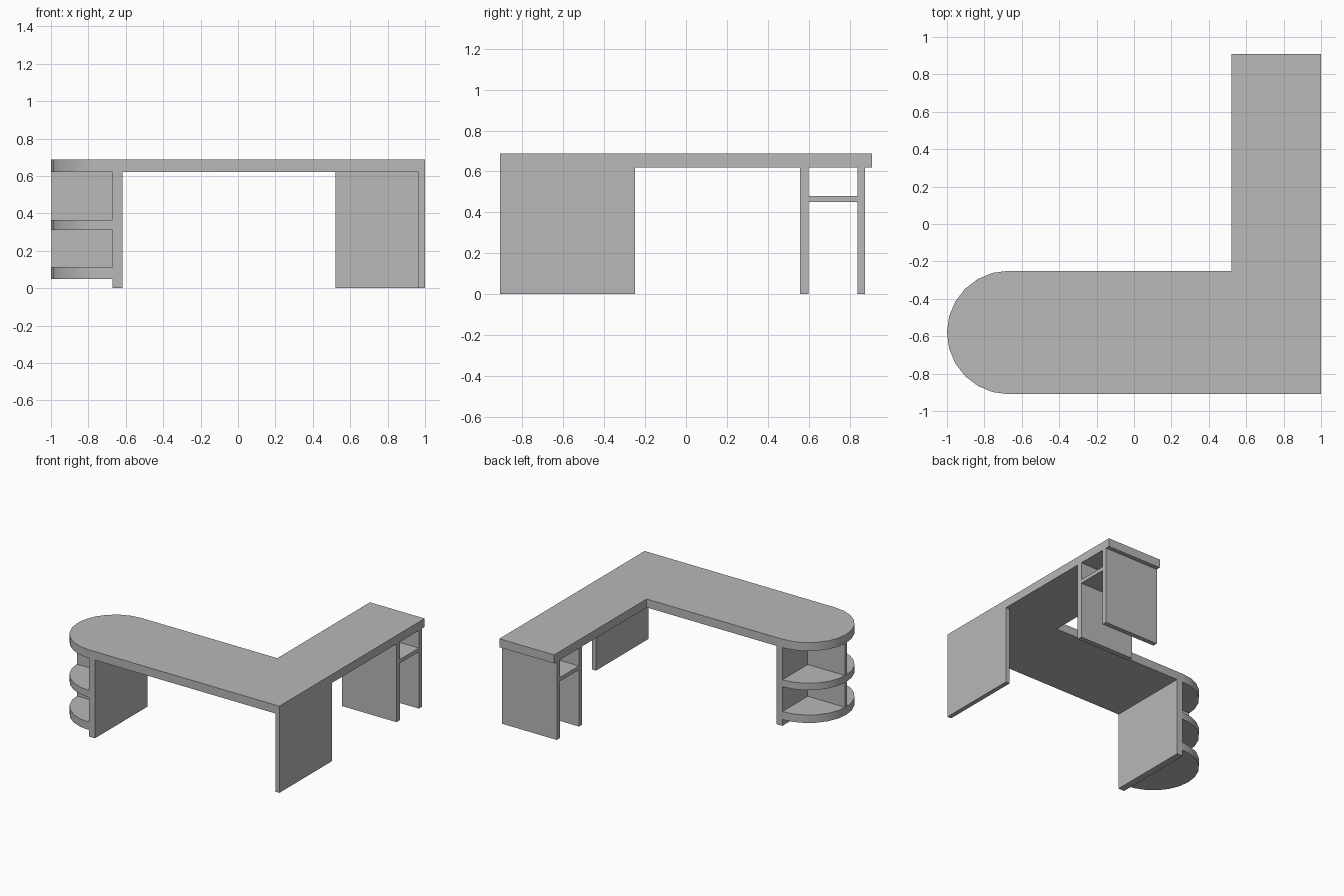
import bpy, bmesh, math

cube = bpy.data.objects.get("Cube")
if cube:
    bpy.data.objects.remove(cube, do_unlink=True)

grey = bpy.data.materials.new("plain grey")
grey.use_nodes = True
colour = (0.48, 0.48, 0.48, 1)
grey.diffuse_color = colour
grey.node_tree.nodes["Principled BSDF"].inputs["Base Color"].default_value = colour

# Main dimensions
FRONT, INNER, BACK = -0.91, -0.25, 0.91
MID, RADIUS = (FRONT + INNER) / 2, (INNER - FRONT) / 2
ARC_X = -1 + RADIUS
WING_X = 0.52
UNDER, TOP = 0.62, 0.687


def slab(name, outline, z0, z1, smooth=False):
    """Extrude a flat counter-clockwise outline from z0 to z1."""
    bm = bmesh.new()
    base = bm.faces.new([bm.verts.new((x, y, z0)) for x, y in outline])
    grown = bmesh.ops.extrude_face_region(bm, geom=[base], use_keep_orig=True)
    for v in grown["geom"]:
        if isinstance(v, bmesh.types.BMVert):
            v.co.z = z1
    bmesh.ops.recalc_face_normals(bm, faces=bm.faces)
    mesh = bpy.data.meshes.new(name)
    bm.to_mesh(mesh)
    bm.free()
    mesh.materials.append(grey)
    obj = bpy.data.objects.new(name, mesh)
    bpy.context.collection.objects.link(obj)
    if smooth:
        bpy.ops.object.select_all(action="DESELECT")
        obj.select_set(True)
        bpy.context.view_layer.objects.active = obj
        bpy.ops.object.shade_smooth_by_angle(angle=math.radians(30))
    return obj


def board(name, x0, x1, y0, y1, z0, z1):
    return slab(name, [(x0, y0), (x1, y0), (x1, y1), (x0, y1)], z0, z1)


# Half-round end, from the inner edge round to the front edge
arc = []
for i in range(13):
    a = math.pi / 2 + math.pi * i / 12
    arc.append((ARC_X + RADIUS * math.cos(a), MID + RADIUS * math.sin(a)))

# L-shaped worktop with rounded end
slab("worktop", arc + [(1, FRONT), (1, BACK), (WING_X, BACK), (WING_X, INNER)],
     UNDER, TOP, smooth=True)

# Supports of the main run
board("corner_panel", 0.965, 1, FRONT, INNER, 0, UNDER)
board("shelf_end_panel", ARC_X, -0.617, FRONT, INNER, 0, UNDER)

# Rounded open shelves with upright dividers between them
slab("lower_round_shelf", arc, 0.05, 0.113, smooth=True)
slab("upper_round_shelf", arc, 0.31, 0.365, smooth=True)
for name, z0, z1 in (("lower_divider", 0.113, 0.31), ("upper_divider", 0.365, UNDER)):
    board(name, -0.997, ARC_X, MID - 0.012, MID + 0.012, z0, z1)

# Wing pedestal: two panels and a shelf
board("wing_inner_panel", WING_X, 1, 0.557, 0.598, 0, UNDER)
board("wing_outer_panel", WING_X, 1, 0.838, 0.876, 0, UNDER)
board("wing_shelf", WING_X, 1, 0.598, 0.838, 0.45, 0.48)
